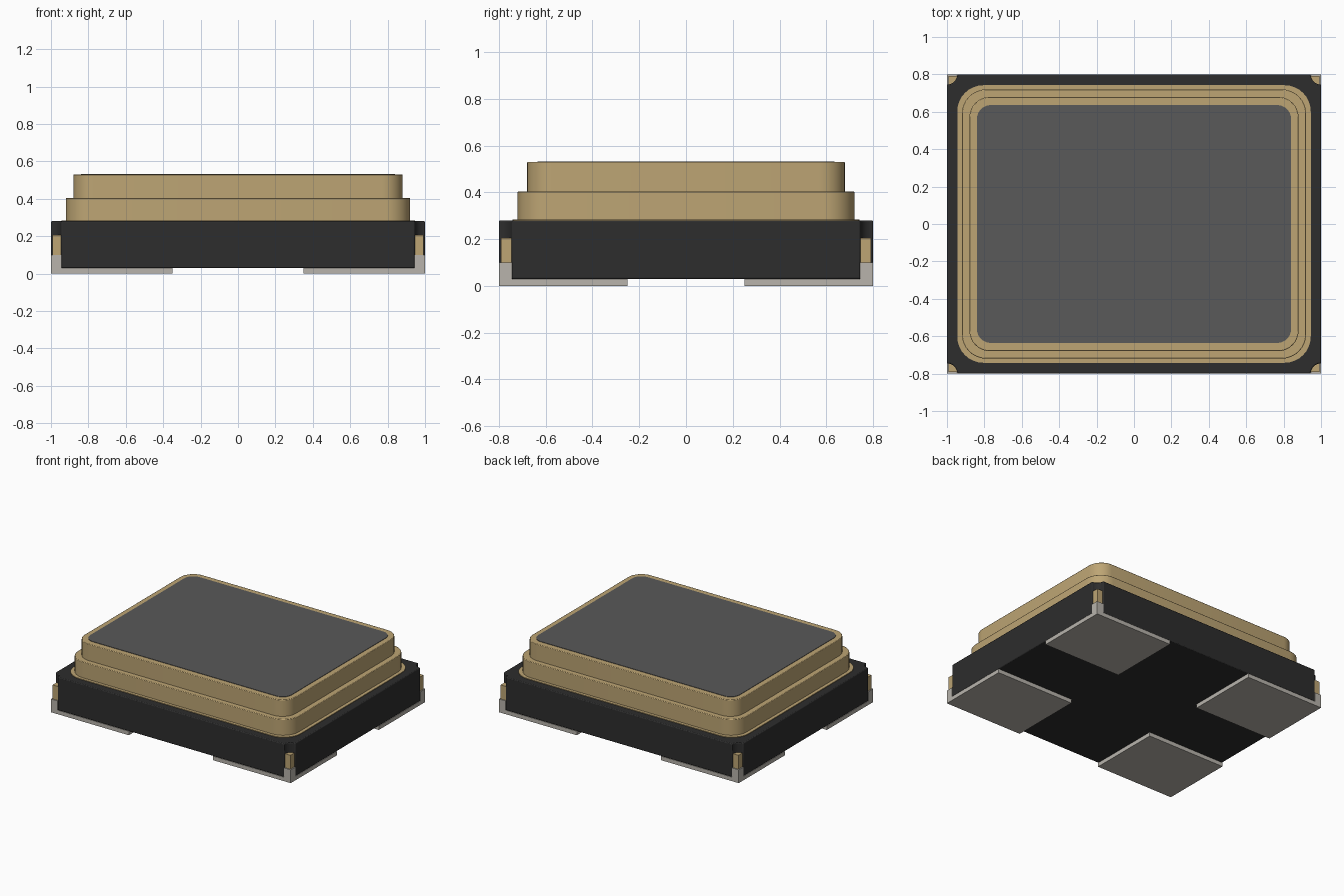
import bpy
import bmesh
from math import cos, sin, pi, radians

cube = bpy.data.objects.get("Cube")
if cube:
    bpy.data.objects.remove(cube, do_unlink=True)


def material(name, r, g, b):
    m = bpy.data.materials.new(name)
    m.use_nodes = True
    m.diffuse_color = (r, g, b, 1)
    bsdf = next(n for n in m.node_tree.nodes if n.type == 'BSDF_PRINCIPLED')
    bsdf.inputs["Base Color"].default_value = (r, g, b, 1)
    return m


black = material("black ceramic", 0.026, 0.026, 0.026)
gold = material("pale gold", 0.51, 0.376, 0.175)
silver = material("silver solder", 0.48, 0.456, 0.413)
grey = material("dark grey marking", 0.1, 0.1, 0.1)


def arc(cx, cy, r, start, sweep, n=8):
    return [(cx + r * cos(start + sweep * i / n), cy + r * sin(start + sweep * i / n))
            for i in range(n + 1)]


def rounded_rect(hx, hy, r):
    pts = []
    for k, (sx, sy) in enumerate([(1, 1), (-1, 1), (-1, -1), (1, -1)]):
        pts += arc(sx * (hx - r), sy * (hy - r), r, k * pi / 2, pi / 2)
    return pts


def notched_rect(hx, hy, r):
    pts = []
    for k, (sx, sy) in enumerate([(1, 1), (-1, 1), (-1, -1), (1, -1)]):
        pts += arc(sx * hx, sy * hy, r, (k + 3) * pi / 2, -pi / 2)
    return pts


def prism(name, outline, z0, z1, mat, bevel=0.0):
    """Extrude an outline upwards, optionally softening its sharp edges."""
    bm = bmesh.new()
    face = bm.faces.new([bm.verts.new((x, y, z0)) for x, y in outline])
    top = bmesh.ops.extrude_face_region(bm, geom=[face])
    verts = [v for v in top["geom"] if isinstance(v, bmesh.types.BMVert)]
    bmesh.ops.translate(bm, verts=verts, vec=(0, 0, z1 - z0))
    bmesh.ops.recalc_face_normals(bm, faces=bm.faces)
    mesh = bpy.data.meshes.new(name)
    bm.to_mesh(mesh)
    bm.free()
    mesh.materials.append(mat)
    obj = bpy.data.objects.new(name, mesh)
    bpy.context.collection.objects.link(obj)
    if bevel:
        mod = obj.modifiers.new("soft edges", 'BEVEL')
        mod.width = bevel
        mod.segments = 2
        mod.limit_method = 'ANGLE'
        mod.angle_limit = radians(50)
    bpy.ops.object.select_all(action='DESELECT')
    obj.select_set(True)
    bpy.context.view_layer.objects.active = obj
    bpy.ops.object.shade_smooth_by_angle(angle=radians(35))
    return obj


HX, HY, NOTCH = 1.0, 0.8, 0.055

# Ceramic base with a concave notch at each corner
prism("ceramic_base", notched_rect(HX, HY, NOTCH), 0.03, 0.28, black, 0.006)

# Stepped metal lid and its top marking
prism("seal_ring", rounded_rect(0.945, 0.742, 0.14), 0.275, 0.285, gold)
prism("lid_lower_step", rounded_rect(0.92, 0.72, 0.13), 0.28, 0.405, gold, 0.004)
prism("lid_upper_step", rounded_rect(0.88, 0.68, 0.11), 0.4, 0.53, gold, 0.004)
prism("top_marking", rounded_rect(0.84, 0.636, 0.075), 0.528, 0.533, grey)


def corner_fill(inset):
    curve = arc(HX, HY, NOTCH, pi, pi / 2)
    limit_x, limit_y = HX - inset, HY - inset
    return [(min(x, limit_x), min(y, limit_y)) for x, y in curve] + [(limit_x, limit_y)]


# Corner contacts: pad below, solder and gold plating in the notch
for sx, side in ((1, "left"), (-1, "right")):
    for sy, end in ((-1, "front"), (1, "back")):
        def place(pts):
            return [(sx * x, sy * y) for x, y in pts]
        tag = end + "_" + side
        pad = [(0.35, 0.25), (HX, 0.25), (HX, HY), (0.35, HY)]
        prism("pad_" + tag, place(pad), 0, 0.03, silver)
        prism("solder_corner_" + tag, place(corner_fill(0)), 0.03, 0.1, silver)
        prism("gold_corner_" + tag, place(corner_fill(0.008)), 0.1, 0.205, gold)
